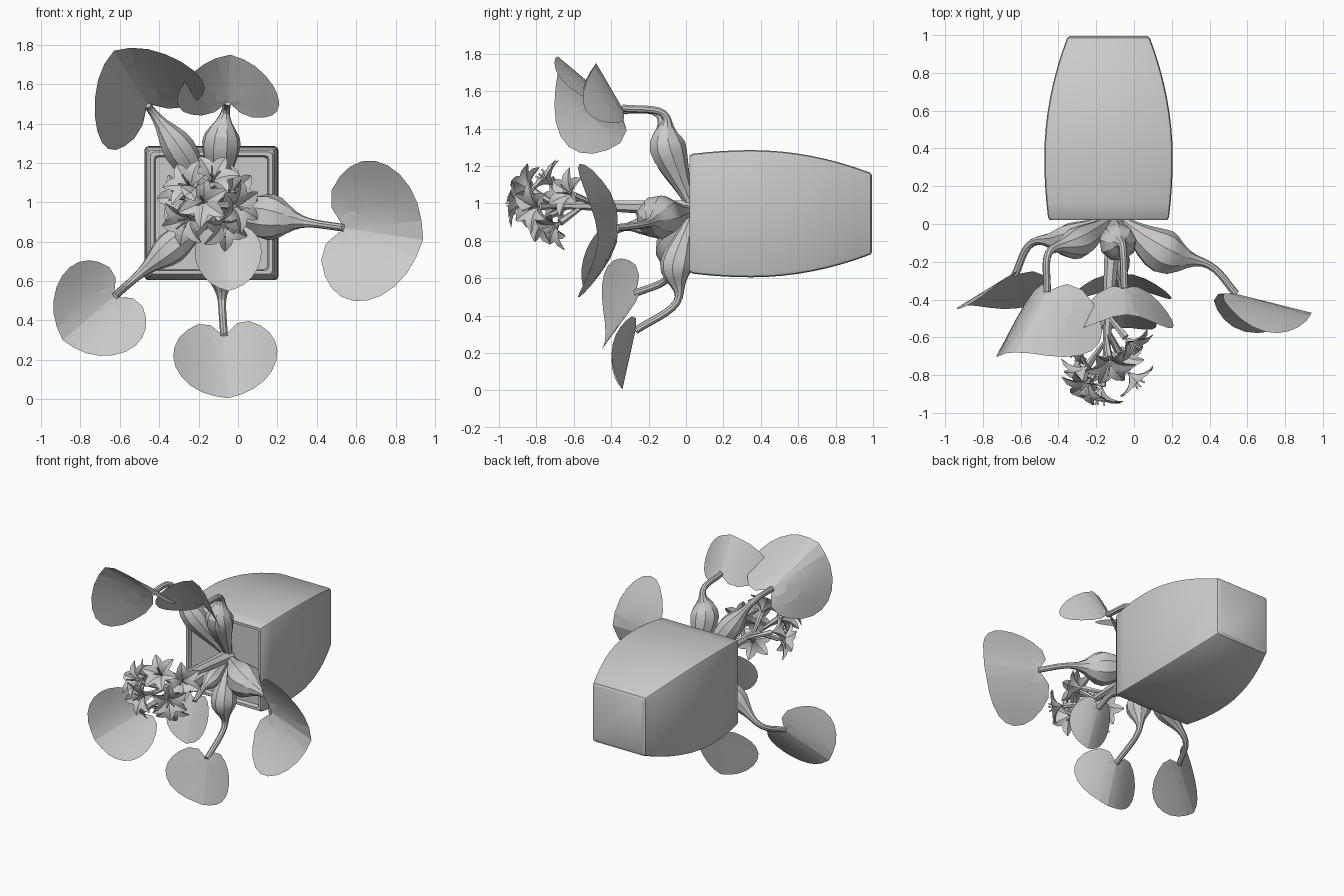
import bpy, math
from mathutils import Vector as V, Quaternion

if "Cube" in bpy.data.objects:
    bpy.data.objects.remove(bpy.data.objects["Cube"])


def make(name, verts, faces, angle):
    me = bpy.data.meshes.new(name)
    me.from_pydata([tuple(v) for v in verts], [], faces)
    me.update()
    ob = bpy.data.objects.new(name, me)
    bpy.context.collection.objects.link(ob)
    bpy.ops.object.select_all(action='DESELECT')
    ob.select_set(True)
    bpy.context.view_layer.objects.active = ob
    bpy.ops.object.shade_smooth_by_angle(angle=math.radians(angle))
    return ob


def loft(rings):
    n = len(rings[0])
    faces = [(k * n + i, k * n + (i + 1) % n, (k + 1) * n + (i + 1) % n, (k + 1) * n + i)
             for k in range(len(rings) - 1) for i in range(n)]
    last = (len(rings) - 1) * n
    faces += [tuple(reversed(range(n))), tuple(range(last, last + n))]
    return [v for r in rings for v in r], faces


def spline(pts, steps):
    # Catmull-Rom curve through the points
    p = [V(q) for q in pts]
    p = [p[0] * 2 - p[1]] + p + [p[-1] * 2 - p[-2]]
    out = []
    for i in range(1, len(p) - 2):
        a, b, c, d = p[i - 1:i + 3]
        for s in range(steps):
            t = s / steps
            out.append((b * 2 + (c - a) * t + (a * 2 - b * 5 + c * 4 - d) * t * t
                        + (b * 3 - a - c * 3 + d) * t ** 3) * 0.5)
    return out + [p[-2]]


def tube(name, pts, radius, sides=9, steps=6):
    # radius is a function of the running point number
    pos = spline(pts, steps)
    last = len(pos) - 1
    u = (pos[1] - pos[0]).orthogonal().normalized()
    rings = []
    for i, p in enumerate(pos):
        t = (pos[min(i + 1, last)] - pos[max(i - 1, 0)]).normalized()
        u = (u - t * u.dot(t)).normalized()
        w = t.cross(u)
        angles = [2 * math.pi * k / sides for k in range(sides)]
        rings.append([p + (u * math.cos(a) + w * math.sin(a)) * radius(i / steps) for a in angles])
    make(name, *loft(rings), 25)


# kidney-shaped leaf outline: (along midrib, across)
def outline_point(a):
    v = math.sin(a)
    u = .35 - .63 * math.cos(a)
    if abs(a) < math.pi / 2:
        u += .28 * math.exp(-(v / .22) ** 2)
    return u + (.02 if abs(v) < .01 and u > .5 else 0), v


M = 24
OUTLINE = [outline_point((i - M / 2) * 2 * math.pi / M) for i in range(M)]


def blade(name, base, tip, width, cup):
    base, mid = V(base), V(tip) - V(base)
    side = mid.cross(V((0, -1, 0))).normalized()
    n = mid.cross(side).normalized()
    if n.y > 0:
        n = -n
    verts, faces, K = [base], [], 4
    for k in range(1, K + 1):
        for u, v in OUTLINE:
            u, v = u * k / K, v * k / K
            verts.append(base + mid * u + side * (v * width) + n * (cup * abs(v) ** 1.6))
    for i in range(M):
        j = (i + 1) % M
        faces.append((0, 1 + i, 1 + j))
        for k in range(K - 1):
            a, b = 1 + k * M, 1 + (k + 1) * M
            faces.append((a + i, b + i, b + j, a + j))
    make(name, verts, faces, 8)


# pot lying on its side: square barrel with recessed soil
def square(y, h, c=.018):
    pts = []
    for q in range(4):
        for a, b in ((h, h - c), (h - c * .3, h - c * .3), (h - c, h)):
            for _ in range(q):
                a, b = -b, a
            pts.append(V((-.135 + a, y, .945 + b)))
    return pts


def half(y):
    return .34 - (.3 if y > .35 else .2) * (y - .35) ** 2


walls = [square(y, half(y)) for y in [.035 + .0792 * i for i in range(13)]]
pot = [square(.05, .285), square(.02, .292), square(.02, .31)] + walls + [square(.995, .205)]
make("pot", *loft(pot), 30)

# leaves: bulb centre, knee, blade base, blade tip, (bulb radius, half width, cupping)
leaves = {
    "right": ((.16, -.15, .925), (.4, -.22, .89), (.54, -.37, .87), (.94, -.47, .81), (.12, .36, .17)),
    "top": ((-.085, -.1, 1.3), (-.06, -.12, 1.48), (-.05, -.34, 1.51), (-.04, -.48, 1.75), (.1, .26, .17)),
    "upper_left": ((-.3, -.1, 1.27), (-.45, -.15, 1.48), (-.46, -.36, 1.5), (-.63, -.68, 1.77), (.085, .3, .22)),
    "lower_left": ((-.34, -.08, .77), (-.54, -.1, .6), (-.63, -.27, .52), (-.89, -.43, .3), (.085, .26, .1)),
    "bottom": ((-.085, -.05, .67), (-.08, -.05, .47), (-.07, -.27, .32), (-.05, -.34, .005), (.09, .265, .1)),
    "small": ((-.08, -.2, .89), (-.06, -.34, .87), (-.05, -.44, .82), (-.05, -.55, .55), (.06, .17, .06)),
}
for name, (bulb, knee, base, tip, (r, width, cup)) in leaves.items():
    def swell(t):
        return .02 + (r - .02) * math.exp(-((t - 1) / (.6 if t < 1 else .45)) ** 2)
    tube(name + "_leaf_stalk", [(-.1, .04, .96), bulb, knee, base], swell)
    blade(name + "_leaf_blade", base, tip, width, cup)

# flower stem
tube("flower_stem", [(-.1, .04, .97), (-.13, -.35, .985), (-.15, -.8, .99)],
     lambda t: .05 - .018 * t, 7)


def flower(idx, throat):
    throat = V(throat)
    root = V((-.15, throat.y + .13, .99))
    axis = (throat - root).normalized()
    tube("flower_tube_%d" % idx, [root, (root + throat) / 2, throat], lambda t: .011 + .005 * t, 6, 2)
    e = axis.orthogonal().normalized()
    verts, faces, rows = [], [], 6
    # six curved petals
    for k in range(6):
        out = Quaternion(axis, k * math.pi / 3 + idx * .4) @ e
        side = axis.cross(out)
        o = len(verts)
        for r in range(rows):
            f = r / (rows - 1)
            d = .15 * f
            w = .005 + .034 * math.sin(math.pi * f ** 1.3)
            lean = .45 + d * 4.5
            c = throat + out * (d * math.sin(lean)) + axis * (d * math.cos(lean))
            lift = (axis - out * .3) * w * .35
            verts += [c - side * w + lift, c, c + side * w + lift]
        for r in range(rows - 1):
            for s in range(2):
                a = o + r * 3 + s
                faces.append((a, a + 1, a + 4, a + 3))
    make("flower_petals_%d" % idx, verts, faces, 20)
    # stamens
    for k in range(3):
        out = Quaternion(axis, k * 2.1) @ e
        pts = [throat, throat + axis * .05 + out * .008, throat + axis * .1 + out * .03]
        tube("stamen_%d_%d" % (idx, k), pts, lambda t: .006, 4, 1)


# flowers spiral around the stem, one at its end
for i in range(7):
    a = .5 + i * 2.4
    flower(i, (-.15 + .12 * math.cos(a), -.6 - .037 * i, .99 + .11 * math.sin(a)))
flower(7, (-.17, -.86, 1.0))
